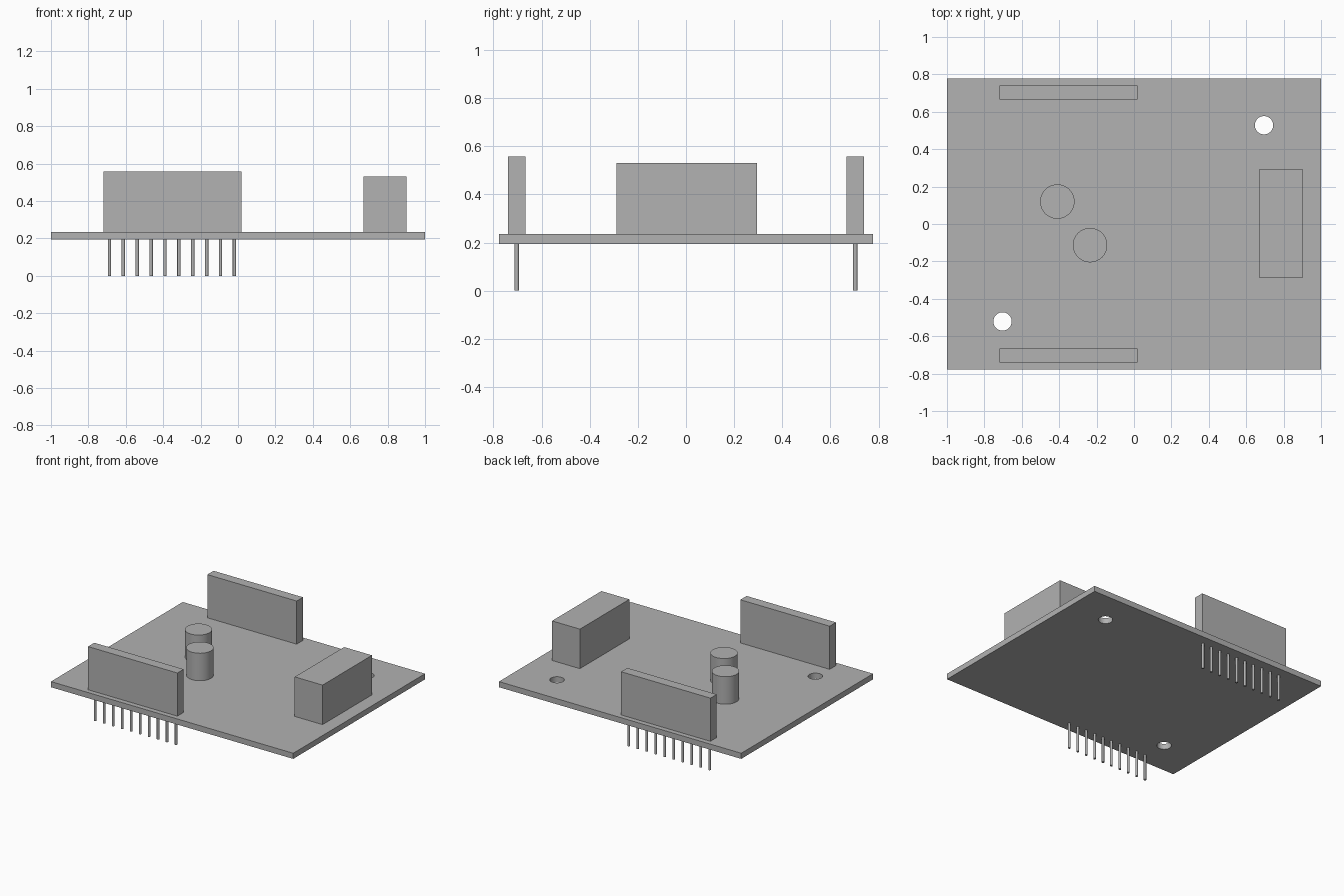
import bpy
from math import radians

cube = bpy.data.objects.get("Cube")
if cube:
    bpy.data.objects.remove(cube, do_unlink=True)

BOARD_BOTTOM, BOARD_TOP = 0.193, 0.235

grey = bpy.data.materials.new("plain_grey")
grey.use_nodes = True
colour = (0.445, 0.445, 0.445, 1)
grey.diffuse_color = colour
grey.node_tree.nodes["Principled BSDF"].inputs["Base Color"].default_value = colour


def finish(name):
    obj = bpy.context.object
    obj.name = name
    obj.data.materials.append(grey)
    return obj


def box(name, x, y, z):
    """Box spanning the given (low, high) ranges."""
    spans = (x, y, z)
    bpy.ops.mesh.primitive_cube_add(size=1, location=[sum(s) / 2 for s in spans])
    obj = finish(name)
    obj.scale = [s[1] - s[0] for s in spans]
    bpy.ops.object.transform_apply(location=False, rotation=False, scale=True)
    return obj


def cylinder(name, x, y, radius, bottom, top, sides=48):
    """Upright cylinder between two heights."""
    bpy.ops.mesh.primitive_cylinder_add(vertices=sides, radius=radius, depth=top - bottom,
                                        location=(x, y, (bottom + top) / 2))
    obj = finish(name)
    bpy.ops.object.shade_smooth_by_angle(angle=radians(35))
    return obj


# Circuit board with two round mounting holes
board = box("circuit_board", (-1, 1), (-0.777, 0.777), (BOARD_BOTTOM, BOARD_TOP))
for x, y in ((0.695, 0.528), (-0.703, -0.521)):
    cutter = cylinder("hole_cutter", x, y, 0.049, 0.1, 0.3)
    cutter.hide_render = True
    cut = board.modifiers.new("mounting_hole", "BOOLEAN")
    cut.object = cutter
    cut.solver = "EXACT"
    bpy.context.view_layer.objects.active = board
    bpy.ops.object.modifier_apply(modifier=cut.name)
    bpy.data.objects.remove(cutter, do_unlink=True)
bpy.ops.object.select_all(action="DESELECT")
board.select_set(True)
bpy.ops.object.shade_smooth_by_angle(angle=radians(35))

# Tall header sockets above, rows of pins below
for side, word in ((-1, "front"), (1, "back")):
    y = side * 0.703
    box(f"{word}_header", (-0.72, 0.018), (y - 0.037, y + 0.037), (BOARD_TOP, 0.557))
    for i in range(10):
        cylinder(f"{word}_pin_{i + 1}", -0.687 + i * 0.0742, y, 0.009, 0, BOARD_BOTTOM, 24)

# Side connector block
box("side_connector", (0.67, 0.9), (-0.288, 0.294), (BOARD_TOP, 0.53))

# Two capacitors
for i, (x, y) in enumerate(((-0.41, 0.12), (-0.235, -0.113))):
    cylinder(f"capacitor_{i + 1}", x, y, 0.092, BOARD_TOP, 0.44)
